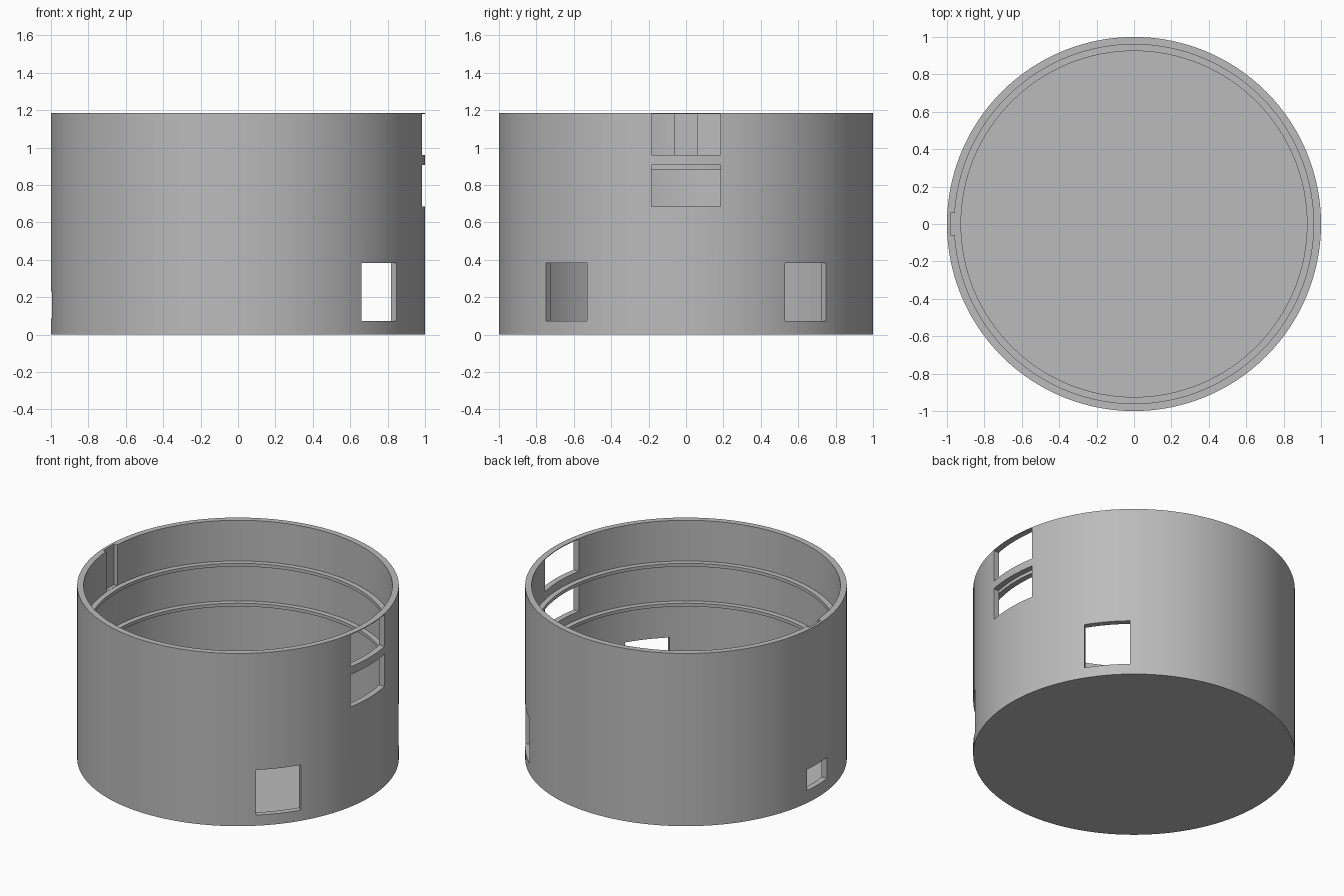
import bpy, bmesh, math
from mathutils import Matrix

old = bpy.data.objects.get("Cube")
if old:
    bpy.data.objects.remove(old, do_unlink=True)

SEGMENTS = 128
HEIGHT = 1.185
INNER = 0.96

grey = bpy.data.materials.new("plain grey")
grey.use_nodes = True
colour = (0.5, 0.5, 0.5, 1)
grey.diffuse_color = colour
grey.node_tree.nodes["Principled BSDF"].inputs["Base Color"].default_value = colour


def add_object(name, bm):
    bmesh.ops.recalc_face_normals(bm, faces=bm.faces)
    mesh = bpy.data.meshes.new(name)
    bm.to_mesh(mesh)
    bm.free()
    obj = bpy.data.objects.new(name, mesh)
    bpy.context.collection.objects.link(obj)
    mesh.materials.append(grey)
    return obj


def lathe(name, profile, closed=False):
    """Revolve (radius, z) points around the z axis."""
    bm = bmesh.new()
    verts = [bm.verts.new((r, 0, z)) for r, z in profile]
    edges = [bm.edges.new(pair) for pair in zip(verts, verts[1:])]
    if closed:
        edges.append(bm.edges.new((verts[-1], verts[0])))
    bmesh.ops.spin(bm, geom=verts + edges, cent=(0, 0, 0), axis=(0, 0, 1),
                   angle=math.tau, steps=SEGMENTS, use_merge=True)
    bmesh.ops.remove_doubles(bm, verts=bm.verts, dist=0.0001)
    return add_object(name, bm)


def activate(obj):
    bpy.ops.object.select_all(action='DESELECT')
    obj.select_set(True)
    bpy.context.view_layer.objects.active = obj


def cut(obj, angle, width, low, high, near=0.85, far=1.1):
    """Cut a box opening through the wall in the direction of angle."""
    bm = bmesh.new()
    bmesh.ops.create_cube(bm, size=1)
    bmesh.ops.transform(
        bm, verts=bm.verts,
        matrix=Matrix.Rotation(math.radians(angle), 4, 'Z')
        @ Matrix.Translation(((near + far) / 2, 0, (low + high) / 2))
        @ Matrix.Diagonal((far - near, width, high - low, 1)))
    cutter = add_object("opening_cutter", bm)
    cutter.hide_render = True
    activate(obj)
    mod = obj.modifiers.new("opening", 'BOOLEAN')
    mod.operation = 'DIFFERENCE'
    mod.solver = 'EXACT'
    mod.object = cutter
    bpy.ops.object.modifier_apply(modifier=mod.name)
    bpy.data.objects.remove(cutter, do_unlink=True)


# Round open-topped housing with a thin floor
housing = lathe("housing", [(0, 0), (1, 0), (1, HEIGHT), (INNER, HEIGHT),
                            (INNER, 0.04), (0, 0.04)])

# Stacked pair of ports, and the square windows either side of them
cut(housing, 0, 0.37, 0.96, 1.18)
cut(housing, 0, 0.37, 0.685, 0.907)
for side in (-1, 1):
    cut(housing, side * 40.3, 0.288, 0.073, 0.383)

# Small port opposite, with a shallow key slot above it
cut(housing, 180, 0.22, 0.085, 0.23)
cut(housing, 180, 0.12, 0.907, HEIGHT + 0.1, far=0.982)

# Inner support ribs
ribs = [lathe(name, [(0.925, top - 0.022), (0.963, top - 0.022),
                     (0.963, top), (0.925, top)], closed=True)
        for name, top in (("upper_rib", 0.906), ("lower_rib", 0.632))]

for part in [housing] + ribs:
    activate(part)
    bpy.ops.object.shade_smooth_by_angle(angle=math.radians(30))
